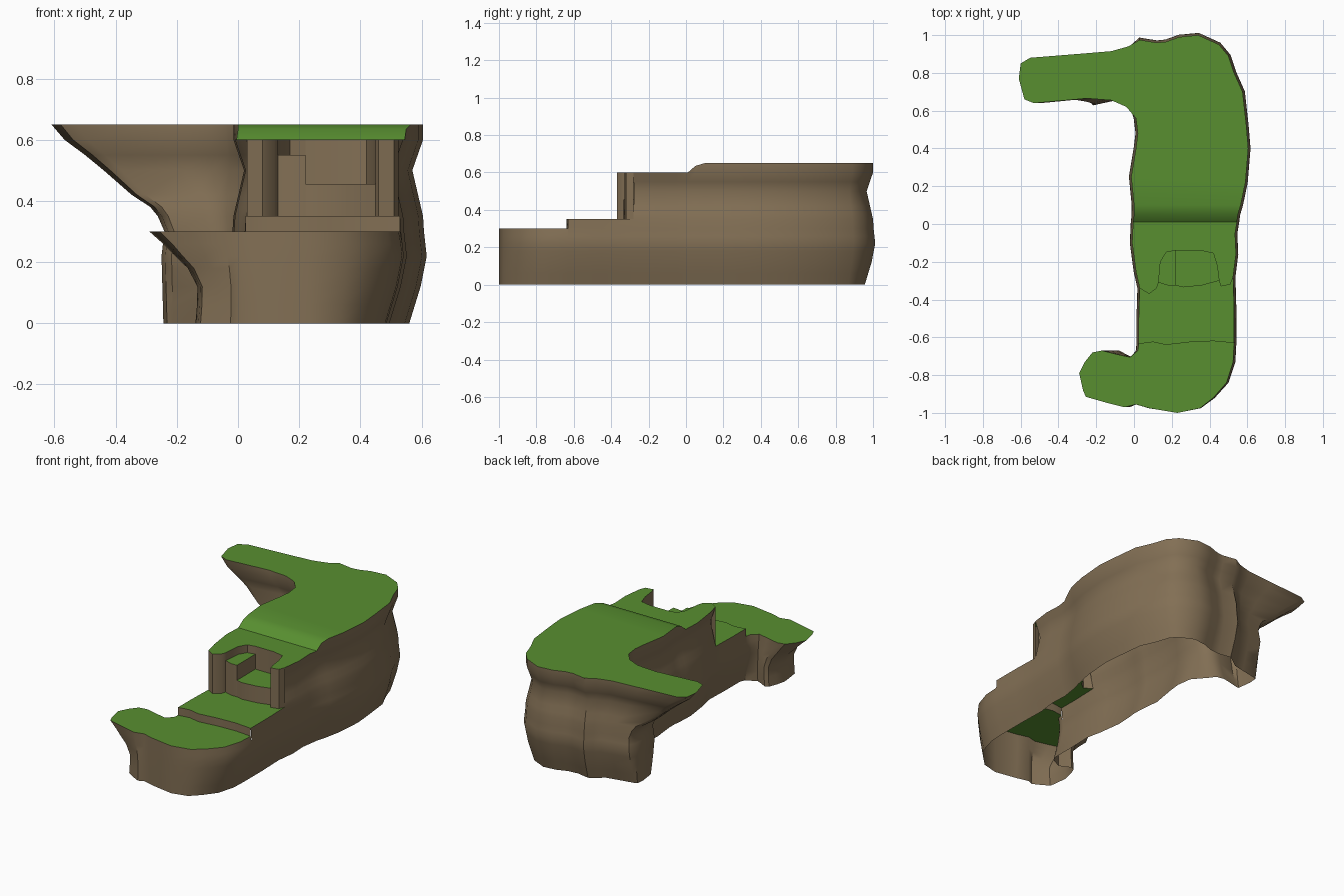
import bpy, bmesh, math
from mathutils import Vector

if "Cube" in bpy.data.objects:
    bpy.data.objects.remove(bpy.data.objects["Cube"])


def material(name, rgb):
    m = bpy.data.materials.new(name)
    m.diffuse_color = (*rgb, 1)
    m.use_nodes = True
    m.node_tree.nodes["Principled BSDF"].inputs["Base Color"].default_value = m.diffuse_color
    return m


GRASS = material("grass green", (0.098, 0.275, 0.030))
DIRT = material("dirt brown", (0.225, 0.160, 0.090))

# Outline seen from above, counter-clockwise, in sections
front = [(.025, -.635), (.02, -.67), (-.02, -.705), (-.09, -.69), (-.17, -.67), (-.22, -.68),
         (-.26, -.73), (-.29, -.79), (-.27, -.88), (-.255, -.915), (-.15, -.945), (-.05, -.97),
         (.01, -.955), (.08, -.975), (.23, -1), (.35, -.975), (.42, -.92), (.49, -.84),
         (.525, -.73), (.53, -.63)]
ledge_right = [(.53, -.63), (.53, -.45), (.525, -.28)]
shelf_right = [(.525, -.28), (.54, -.16), (.535, -.05), (.545, .01)]
slope_right = [(.545, .01), (.55, .05), (.565, .1)]
back = [(.565, .1), (.59, .22), (.605, .4), (.595, .52), (.575, .7), (.53, .8), (.5, .89),
        (.45, .95), (.34, 1), (.24, .99), (.17, .965), (.12, .96), (.03, .975), (-.03, .94),
        (-.12, .915), (-.3, .9), (-.55, .88), (-.6, .85), (-.61, .77), (-.58, .66), (-.53, .64),
        (-.25, .665), (-.12, .655), (-.04, .62), (.01, .56), (.02, .48), (.01, .4),
        (-.015, .25), (0, .1)]
slope_left = [(0, .1), (0, .05), (-.005, .01)]
shelf_left = [(-.005, .01), (-.01, -.1), (.01, -.25), (.03, -.34)]
ledge_left = [(.03, -.34), (.025, -.5), (.025, -.635)]

# Lines across the terraces, left to right
low_step = [front[0], (.1, -.625), (.17, -.64), (.3, -.625), (.42, -.62), front[-1]]
cliff_left = [(.03, -.34), (.08, -.37), (.12, -.34), (.13, -.31)]
stair_high = [(.13, -.31), (.18, -.325), (.22, -.325)]
stair_low = [(.22, -.325), (.26, -.335), (.36, -.325), (.45, -.3)]
cliff_right = [(.45, -.3), (.46, -.33), (.51, -.32), (.525, -.28)]
notch_high = [(.13, -.31), (.14, -.2), (.17, -.15), (.22, -.14)]
notch_low = [(.22, -.14), (.35, -.14), (.42, -.155), (.44, -.22), (.45, -.3)]

LEVELS = [0, .06, .12, .18, .22, .26, .3, .35, .38, .42, .5, .55, .6, .65]
BULGE = [(0, -.045), (.12, -.008), (.22, .012), (.3, .003), (.35, 0), (.5, -.035), (.6, 0), (.65, 0)]
ARM = [(0, .4), (.22, .41), (.32, .39), (.38, .47), (.42, .57), (.5, .72), (.55, .82), (.6, .93), (.65, 1)]
HOOK = [(0, .48), (.1, .45), (.15, .47), (.2, .63), (.24, .79), (.28, .9), (.3, 1)]


def lerp(table, z):
    for (z0, v0), (z1, v1) in zip(table, table[1:]):
        if z <= z1:
            return v0 + (v1 - v0) * (z - z0) / (z1 - z0)
    return table[-1][1]


def strip(bm, line, z0, z1):
    for a, b in zip(line, line[1:]):
        bm.faces.new([bm.verts.new((*p, z)) for p, z in ((a, z0), (b, z0), (b, z1), (a, z1))])


def cap(bm, pts, z):
    clean = [p for i, p in enumerate(pts) if p != pts[i - 1]]
    bm.faces.new([bm.verts.new((*p, z)) for p in clean])


def finish(bm, name, mat, angle):
    bmesh.ops.remove_doubles(bm, verts=bm.verts, dist=.0005)
    bmesh.ops.triangulate(bm, faces=[f for f in bm.faces if len(f.verts) > 4])
    me = bpy.data.meshes.new(name)
    bm.to_mesh(me)
    bm.free()
    me.materials.append(mat)
    ob = bpy.data.objects.new(name, me)
    bpy.context.collection.objects.link(ob)
    bpy.ops.object.select_all(action='DESELECT')
    ob.select_set(True)
    bpy.context.view_layer.objects.active = ob
    bpy.ops.object.shade_smooth_by_angle(angle=math.radians(angle))


# Outer cliff wall: columns following the outline, bulging with height, arms undercut
sections = [(front, [.3] * 20), (ledge_right, [.35] * 3), (shelf_right, [.6] * 4),
            (slope_right, [.6, .635, .65]), (back, [.65] * len(back)),
            (slope_left, [.65, .635, .6]), (shelf_left, [.6] * 4), (ledge_left, [.35] * 3)]
loop = []
for pts, _ in sections:
    loop += pts[:-1]


def column(p, top):
    i = loop.index(p)
    d = Vector(loop[(i + 1) % len(loop)]) - Vector(loop[i - 1])
    n = Vector((d.y, -d.x)).normalized()
    arm = p[0] < 0 and abs(p[1]) > .6
    col = []
    for z in LEVELS:
        z = min(z, top)
        off = lerp(BULGE, z)
        x = p[0] + (0 if arm else n.x * off)
        y = p[1] + (0 if p[1] < -.64 else n.y * off)
        if arm:
            x = p[0] * lerp(ARM if p[1] > 0 else HOOK, z)
        if abs(z - top) < 1e-6:
            x, y = p
        col.append((x, y, z))
    return col


bm = bmesh.new()
for pts, tops in sections:
    cols = [[bm.verts.new(c) for c in column(p, t)] for p, t in zip(pts, tops)]
    for a, b in zip(cols, cols[1:]):
        for k in range(len(LEVELS) - 1):
            bm.faces.new((a[k], b[k], b[k + 1], a[k + 1]))
finish(bm, "cliff_wall", DIRT, 40)

# Risers between the terraces and inside the stair notch
bm = bmesh.new()
strip(bm, low_step, .3, .35)
strip(bm, cliff_left, .35, .6)
strip(bm, stair_high, .35, .55)
strip(bm, stair_low, .35, .455)
strip(bm, cliff_right, .35, .6)
strip(bm, notch_high, .55, .6)
strip(bm, notch_low, .455, .6)
strip(bm, [(.22, -.325), (.22, -.14)], .455, .55)
finish(bm, "terrace_risers", DIRT, 40)

# Grass on every terrace and stair
bm = bmesh.new()
cap(bm, front + low_step[::-1], .3)
cliff_foot = cliff_left + stair_high + stair_low + cliff_right
cap(bm, low_step + ledge_right + cliff_foot[::-1] + ledge_left, .35)
cap(bm, stair_high + [(.22, -.14)] + notch_high[::-1], .55)
cap(bm, stair_low + notch_low[::-1], .455)
cap(bm, cliff_left + notch_high + notch_low + cliff_right + shelf_right + shelf_left, .6)
cap(bm, back, .65)
zs = [.6, .635, .65]
for k in range(2):
    ring = [(slope_left[2 - k], zs[k]), (slope_right[k], zs[k]),
            (slope_right[k + 1], zs[k + 1]), (slope_left[1 - k], zs[k + 1])]
    bm.faces.new([bm.verts.new((*p, z)) for p, z in ring])
finish(bm, "grass_top", GRASS, 25)
